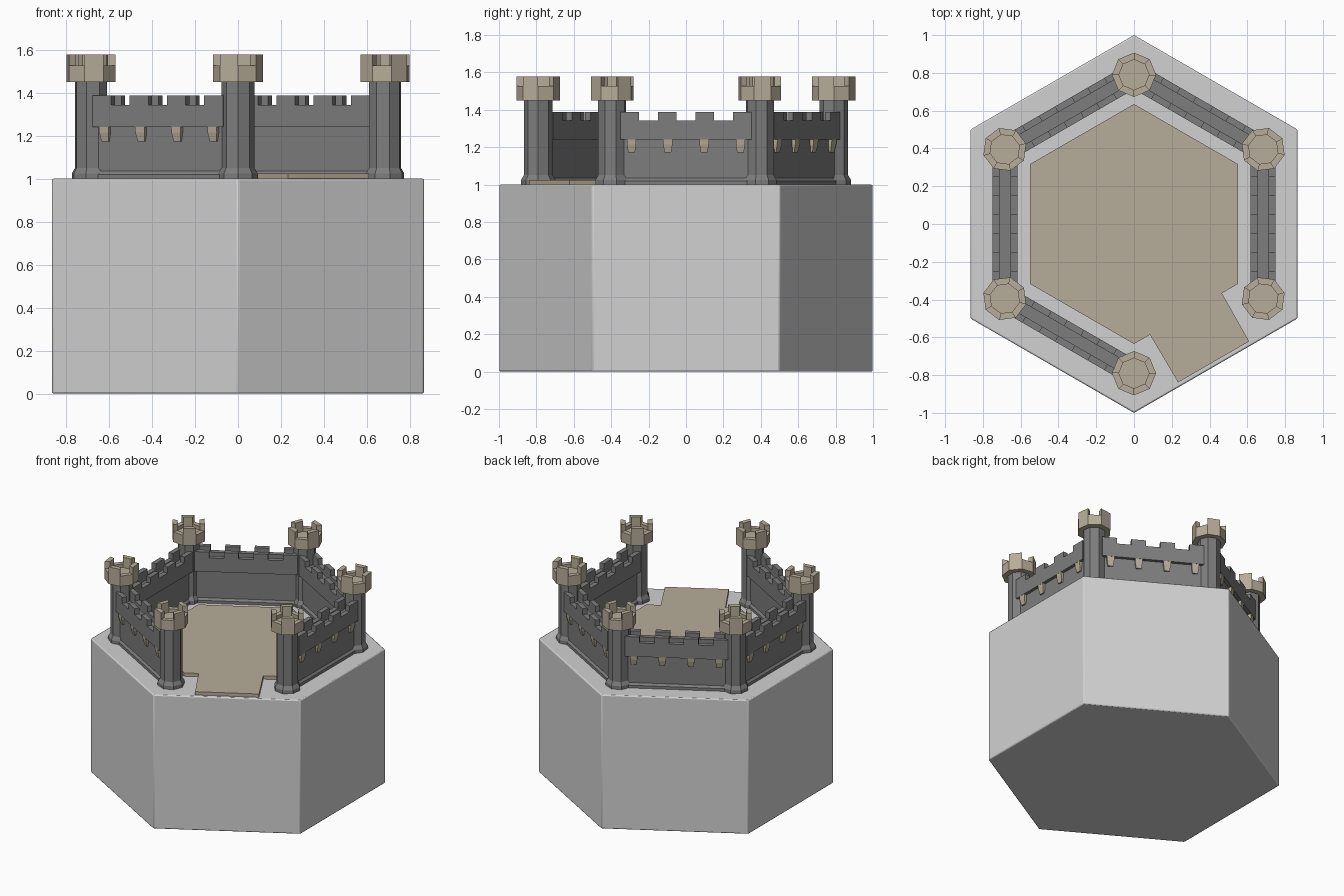
import bpy, bmesh, math

if "Cube" in bpy.data.objects:
    bpy.data.objects.remove(bpy.data.objects["Cube"])

def material(name, rgb):
    m = bpy.data.materials.new(name)
    m.diffuse_color = (*rgb, 1)
    m.use_nodes = True
    m.node_tree.nodes["Principled BSDF"].inputs["Base Color"].default_value = m.diffuse_color
    return m

PALE = material("pale_stone", (0.64, 0.64, 0.64))
GREY = material("wall_grey", (0.205, 0.205, 0.205))
TAN = material("sand_tan", (0.47, 0.415, 0.315))

def loft(bm, rings):
    """Skin a list of matching rings and cap both ends."""
    vs = [[bm.verts.new(p) for p in r] for r in rings]
    n = len(vs[0])
    for a, b in zip(vs, vs[1:]):
        for i in range(n):
            j = (i + 1) % n
            bm.faces.new((a[i], a[j], b[j], b[i]))
    bm.faces.new(vs[0][::-1])
    bm.faces.new(vs[-1])

def ngon(n, r, z, turn=0):
    return [(r * math.cos(turn + math.tau * i / n),
             r * math.sin(turn + math.tau * i / n), z) for i in range(n)]

def rect(x0, x1, y0, y1, z):
    return [(x0, y0, z), (x1, y0, z), (x1, y1, z), (x0, y1, z)]

def box(bm, x0, x1, y0, y1, z0, z1):
    loft(bm, [rect(x0, x1, y0, y1, z0), rect(x0, x1, y0, y1, z1)])

def mesh_from(bm, name, mat):
    bmesh.ops.recalc_face_normals(bm, faces=bm.faces)
    me = bpy.data.meshes.new(name)
    bm.to_mesh(me)
    bm.free()
    me.materials.append(mat)
    return me

def place(me, name, angle=0.0, radius=0.0):
    o = bpy.data.objects.new(name, me)
    a = math.radians(angle)
    o.location = (radius * math.cos(a), radius * math.sin(a), 0)
    o.rotation_euler.z = a
    bpy.context.collection.objects.link(o)
    return o

# hexagonal pedestal with softened edges
bm = bmesh.new()
loft(bm, [ngon(6, 1, 0, math.pi / 6), ngon(6, 1, 1.0, math.pi / 6)])
base = place(mesh_from(bm, "pedestal", PALE), "pedestal")
bev = base.modifiers.new("soft_edges", 'BEVEL')
bev.width = 0.008
bev.segments = 2
bpy.context.view_layer.objects.active = base
base.select_set(True)
bpy.ops.object.shade_smooth_by_angle(angle=math.radians(50))
base.select_set(False)

# courtyard floor with the entrance path, drawn facing +x then turned to the gate
GATE = -60
R, AP = 0.635, 0.55
outline = [(R * math.cos(math.radians(30 + 60 * i)),
            R * math.sin(math.radians(30 + 60 * i))) for i in range(6)]
outline += [(AP, -0.22), (0.843, -0.217), (0.843, 0.217), (AP, 0.22)]
bm = bmesh.new()
loft(bm, [[(x, y, z) for x, y in outline] for z in (0.995, 1.025)])
place(mesh_from(bm, "courtyard_floor", TAN), "courtyard_floor", GATE)

# tower shaft with flared foot
bm = bmesh.new()
loft(bm, [ngon(8, 0.092, 0.995), ngon(8, 0.092, 1.025),
          ngon(8, 0.077, 1.05), ngon(8, 0.077, 1.46)])
shaft = mesh_from(bm, "tower_shaft", GREY)

# tower head: floor disc plus a ring wall with alternating merlons
bm = bmesh.new()
loft(bm, [ngon(8, 0.117, 1.45), ngon(8, 0.117, 1.50)])
for i in range(8):
    top = 1.577 if i % 2 else 1.527
    rings = []
    for z in (1.50, top):
        o, n = ngon(8, 0.117, z), ngon(8, 0.08, z)
        j = (i + 1) % 8
        rings.append([o[i], o[j], n[j], n[i]])
    loft(bm, rings)
head = mesh_from(bm, "tower_head", TAN)

# wall section along y, outside facing +x, origin on the wall line
bm = bmesh.new()
loft(bm, [rect(-s, s, -0.36, 0.36, z) for s, z in
          ((0.055, 0.995), (0.055, 1.02), (0.042, 1.035), (0.042, 1.245))])
box(bm, -0.065, 0.065, -0.35, 0.35, 1.24, 1.31)
SPOTS = (-0.3, -0.1, 0.1, 0.3)
for x0, x1 in ((-0.065, -0.03), (0.03, 0.065)):
    box(bm, x0, x1, -0.35, 0.35, 1.31, 1.343)
    for y in SPOTS:
        box(bm, x0, x1, y - 0.05, y + 0.05, 1.343, 1.387)
wall = mesh_from(bm, "curtain_wall", GREY)

# tapered corbels under the outer parapet
bm = bmesh.new()
for y in SPOTS:
    y *= 0.97
    loft(bm, [rect(0.03, d, y - w, y + w, z) for d, w, z in
              ((0.052, 0.018, 1.172), (0.062, 0.025, 1.215), (0.064, 0.025, 1.241))])
corbels = mesh_from(bm, "wall_corbels", TAN)

# six towers on the corners, five walls; the gate side stays open
for k in range(6):
    place(shaft, "tower_shaft", 30 + 60 * k, 0.79)
    place(head, "tower_head", 30 + 60 * k, 0.79)
    if k < 5:
        place(wall, "curtain_wall", 60 * k, 0.683)
        place(corbels, "wall_corbels", 60 * k, 0.683)
